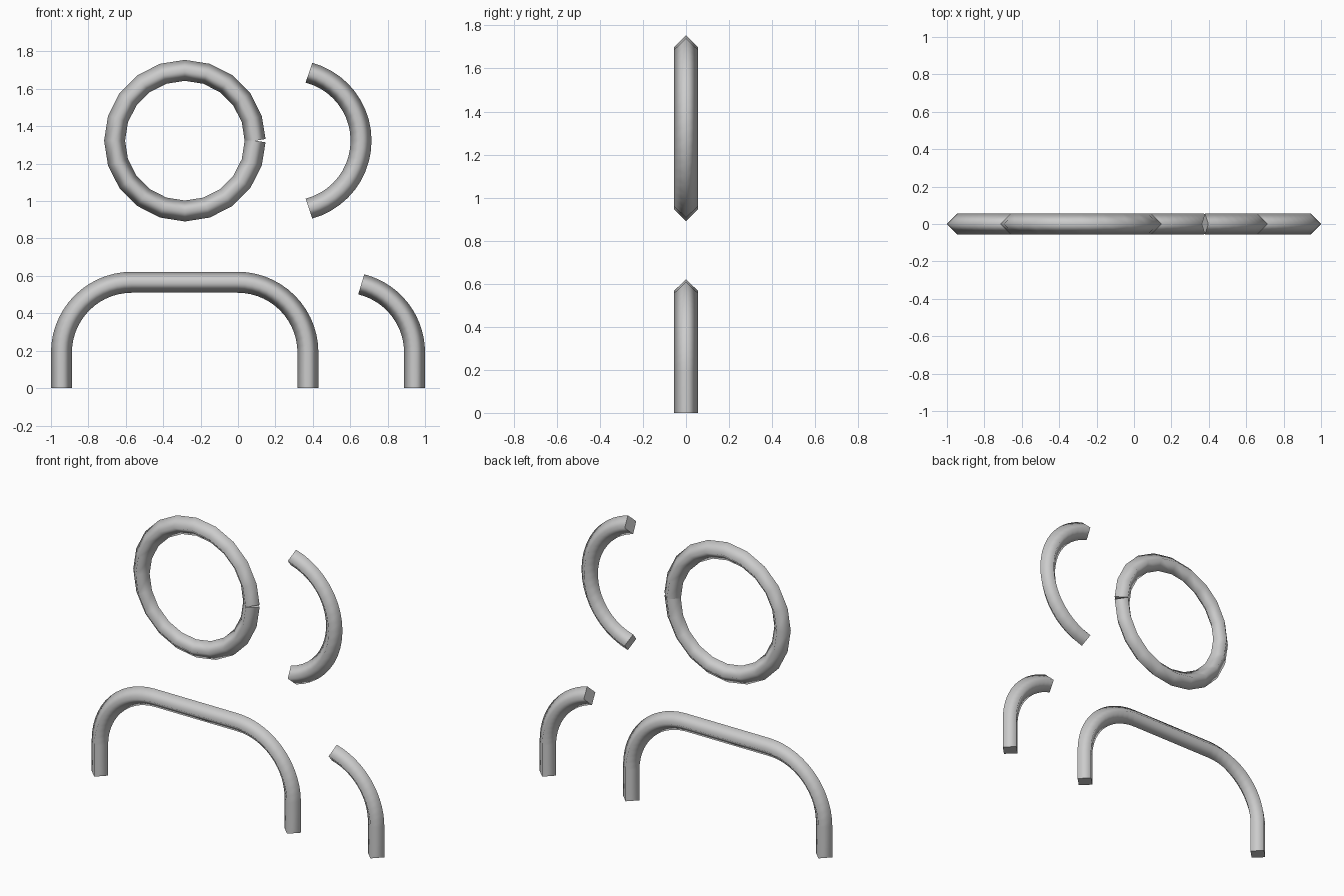
import bpy, bmesh, math
from mathutils import Vector

if "Cube" in bpy.data.objects:
    bpy.data.objects.remove(bpy.data.objects["Cube"])

R = 0.376      # bend radius at the tube centre
T = 0.056      # half diagonal of the diamond section
SPRING = 0.19  # height where the legs start to bend

grey = bpy.data.materials.new("plain grey")
grey.diffuse_color = (0.6, 0.6, 0.6, 1)
grey.use_nodes = True
grey.node_tree.nodes["Principled BSDF"].inputs["Base Color"].default_value = grey.diffuse_color


def arc(cx, cz, a0, a1, steps):
    """Points on an arc in the XZ plane, angles in degrees."""
    angles = [math.radians(a0 + (a1 - a0) * i / steps) for i in range(steps + 1)]
    return [Vector((cx + R * math.cos(a), 0, cz + R * math.sin(a))) for a in angles]


def tube(name, path):
    """Sweep a four-sided diamond along a path; smooth sides, crisp flat caps."""
    bm = bmesh.new()
    rings = []
    last = len(path) - 1
    for i, p in enumerate(path):
        d_in = (p - path[max(i - 1, 0)]).normalized()
        d_out = (path[min(i + 1, last)] - p).normalized()
        tangent = (d_in + d_out).normalized()
        side = Vector((0, 1, 0))
        normal = side.cross(tangent)
        rings.append([bm.verts.new(p + o * T) for o in (normal, side, -normal, -side)])
    for a, b in zip(rings, rings[1:]):
        for k in range(4):
            n = (k + 1) % 4
            bm.faces.new((a[k], a[n], b[n], b[k])).smooth = True
    for ring in (rings[0], rings[-1]):
        cap = bm.faces.new(ring)
        for e in cap.edges:
            e.smooth = False
    bmesh.ops.recalc_face_normals(bm, faces=bm.faces)
    mesh = bpy.data.meshes.new(name)
    bm.to_mesh(mesh)
    bm.free()
    mesh.materials.append(grey)
    obj = bpy.data.objects.new(name, mesh)
    bpy.context.collection.objects.link(obj)
    return obj


# Wide arch with two legs
tube("wide_arch",
     [Vector((-0.944, 0, 0))]
     + arc(-0.944 + R, SPRING, 180, 90, 14)
     + arc(0.374 - R, SPRING, 90, 0, 14)
     + [Vector((0.374, 0, 0))])

# Short hook on the right
tube("short_hook",
     [Vector((0.944, 0, 0))] + arc(0.944 - R, SPRING, 0, 76, 14))

# Split ring, its two ends meeting on the right
tube("split_ring", arc(-0.284, 1.323, 0, 360, 20))

# Open arc beside the ring
tube("open_arc", arc(0.282, 1.323, -75, 75, 20))
